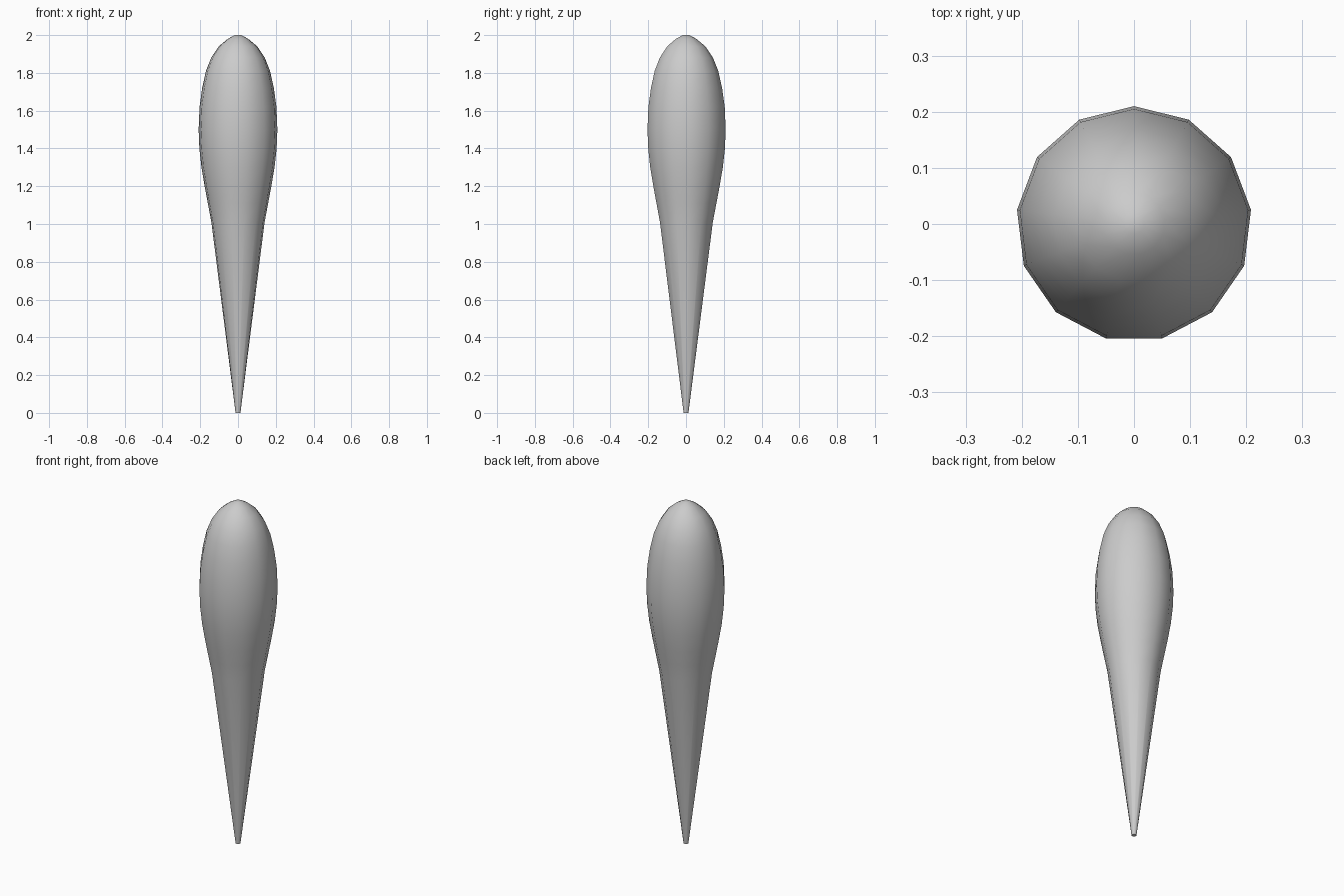
import bpy, bmesh, math

if "Cube" in bpy.data.objects:
    bpy.data.objects.remove(bpy.data.objects["Cube"])

SIDES = 13
# Profile of the club: (radius, height)
PROFILE = [(0.013, 0), (0.142, 1.01), (0.161, 1.11), (0.178, 1.2), (0.195, 1.3),
           (0.206, 1.4), (0.21, 1.5), (0.205, 1.62), (0.191, 1.72), (0.171, 1.81),
           (0.143, 1.88), (0.103, 1.94), (0.055, 1.98), (0.018, 2.0)]

# Tapered body, lathed around z with a corner towards +y
bm = bmesh.new()
rings = []
for r, z in PROFILE:
    angles = [math.pi / 2 + math.tau * i / SIDES for i in range(SIDES)]
    rings.append([bm.verts.new((r * math.cos(a), r * math.sin(a), z)) for a in angles])
for low, high in zip(rings, rings[1:]):
    for i in range(SIDES):
        j = (i + 1) % SIDES
        bm.faces.new((low[i], low[j], high[j], high[i]))

# End caps
bm.faces.new(rings[0][::-1])
bm.faces.new(rings[-1])

mesh = bpy.data.meshes.new("juggling_club")
bm.to_mesh(mesh)
bm.free()
club = bpy.data.objects.new("juggling_club", mesh)
bpy.context.collection.objects.link(club)

# Smooth sides, sharp bottom rim
bpy.context.view_layer.objects.active = club
club.select_set(True)
bpy.ops.object.shade_smooth_by_angle(angle=math.radians(50))
